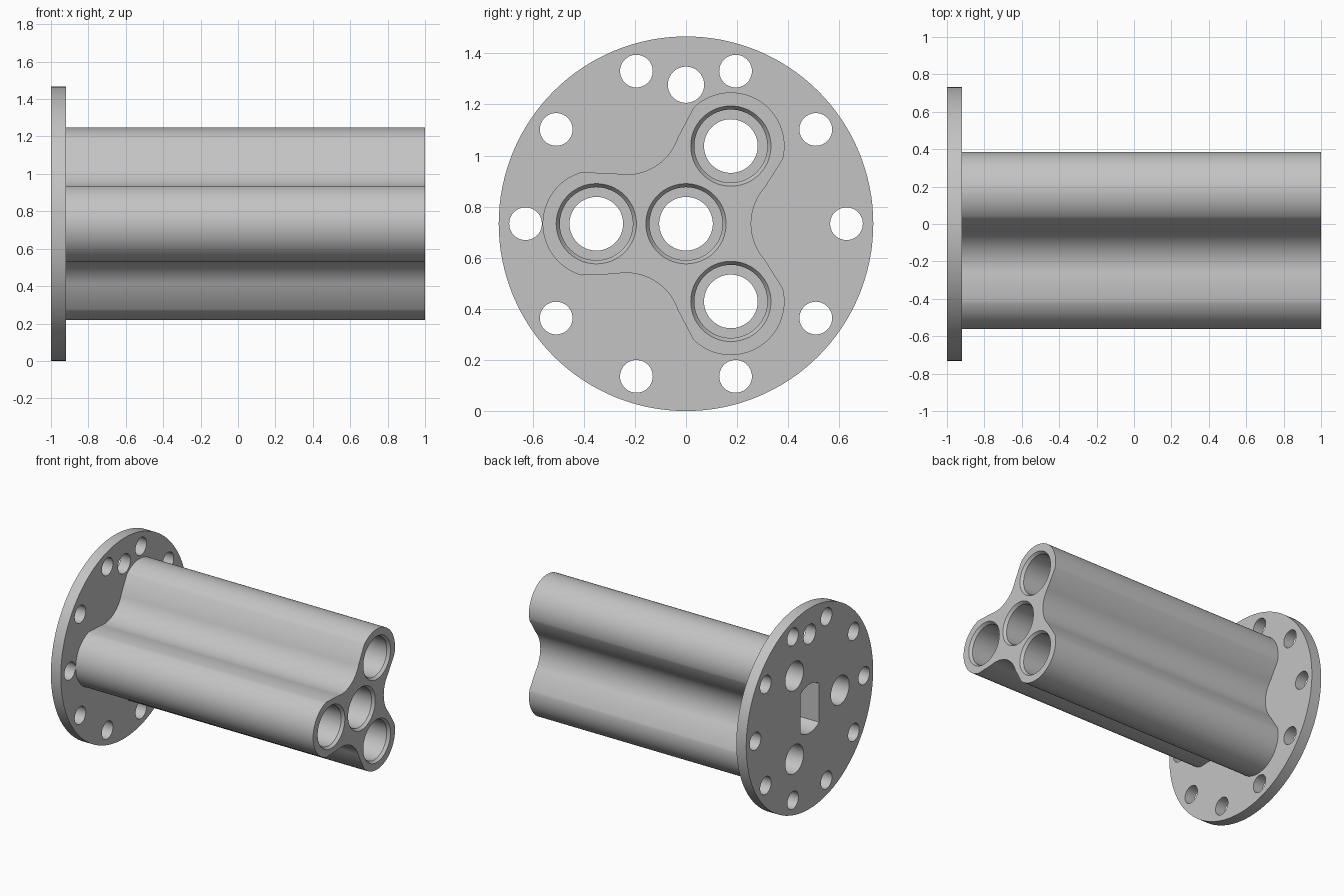
import bpy, bmesh, math
from math import sin, cos, tau, radians

if "Cube" in bpy.data.objects:
    bpy.data.objects.remove(bpy.data.objects["Cube"], do_unlink=True)

CZ = 0.733        # height of the long axis
BACK, FACE, FRONT = -1.0, -0.92, 1.0

metal = bpy.data.materials.new("plain grey")
metal.use_nodes = True
grey = (0.55, 0.55, 0.55, 1)
metal.diffuse_color = grey
metal.node_tree.nodes["Principled BSDF"].inputs["Base Color"].default_value = grey


def loft(name, sections):
    """Solid from closed outlines [(x, [(y, z), ...]), ...] stacked along x."""
    bm = bmesh.new()
    rings = [[bm.verts.new((x, y, z + CZ)) for y, z in pts] for x, pts in sections]
    n = len(rings[0])
    for a, b in zip(rings, rings[1:]):
        for i in range(n):
            j = (i + 1) % n
            bm.faces.new((a[i], a[j], b[j], b[i]))
    bm.faces.new(rings[0][::-1])
    bm.faces.new(rings[-1])
    bmesh.ops.recalc_face_normals(bm, faces=bm.faces)
    mesh = bpy.data.meshes.new(name)
    bm.to_mesh(mesh)
    bm.free()
    mesh.materials.append(metal)
    obj = bpy.data.objects.new(name, mesh)
    bpy.context.collection.objects.link(obj)
    return obj


def arc(cy, cz, r, start, end, steps):
    return [(cy + r * cos(start + (end - start) * i / steps),
             cz + r * sin(start + (end - start) * i / steps)) for i in range(steps + 1)]


def circle(y, z, r, n=64):
    return arc(y, z, r, 0, tau, n)[:-1]


def combine(target, tool, operation):
    bpy.context.view_layer.objects.active = target
    mod = target.modifiers.new("combine", "BOOLEAN")
    mod.operation, mod.solver, mod.object = operation, "EXACT", tool
    bpy.ops.object.modifier_apply(modifier=mod.name)
    bpy.data.objects.remove(tool, do_unlink=True)


def cut(section_list):
    combine(body, loft("cutter", section_list), "DIFFERENCE")


# Three-lobed barrel outline: lobes joined by tangent concave fillets
LOBE, REACH, FILLET = 0.21, 0.351, 0.213
FILLET_REACH = 0.468
tilt = math.atan2(REACH * sin(tau / 6), FILLET_REACH - REACH * cos(tau / 6))
outline = []
for k in range(3):
    a = tau / 6 + k * tau / 3                 # lobe direction
    f = a + tau / 6                           # following fillet direction
    spread = tau / 2 - tau / 6 - tilt
    half = tau / 6 + tilt
    cy, cz = REACH * cos(a), REACH * sin(a)
    outline += arc(cy, cz, LOBE, a - spread - (half - spread), a + half, 36) \
        if half < spread else arc(cy, cz, LOBE, a - (tau / 3 - tilt), a + (tau / 3 - tilt), 36)
    fy, fz = FILLET_REACH * cos(f), FILLET_REACH * sin(f)
    outline += arc(fy, fz, FILLET, f + tau / 2 + tilt, f + tau / 2 - tilt, 20)[1:-1]

# Flange disc with the barrel fused on
body = loft("flanged_barrel", [(BACK, circle(0, 0, 0.733, 128)), (FACE, circle(0, 0, 0.733, 128))])
combine(body, loft("barrel", [(FACE - 0.04, outline), (FRONT, outline)]), "UNION")

# Stepped bores with a chamfered mouth: the centre one and one per lobe
bore = [(-1.1, 0.105), (-0.6, 0.105), (-0.6, 0.143), (FRONT - 0.02, 0.143),
        (FRONT, 0.157), (1.1, 0.157)]
centres = [(0, 0)] + [(REACH * cos(a), REACH * sin(a))
                      for a in (tau / 6, tau / 2, -tau / 6)]
for y, z in centres:
    cut([(x, circle(y, z, r)) for x, r in bore])

# Flat-sided socket at the back of the centre bore
corner = math.acos(0.108 / 0.178)
socket = arc(0, 0, 0.178, corner, tau / 2 - corner, 16) + \
    arc(0, 0, 0.178, tau / 2 + corner, tau - corner, 16)
cut([(-1.1, socket), (-0.75, socket)])

# Ring of bolt holes and one larger locating hole
for k in range(10):
    a = k * tau / 10
    hole = circle(0.628 * cos(a), 0.628 * sin(a), 0.064, 40)
    cut([(-1.1, hole), (-0.85, hole)])
hole = circle(0, 0.544, 0.071, 40)
cut([(-1.1, hole), (-0.85, hole)])

# Smooth round walls, crisp rims
bpy.ops.object.select_all(action="DESELECT")
body.select_set(True)
bpy.context.view_layer.objects.active = body
bpy.ops.object.shade_smooth_by_angle(angle=radians(28))
